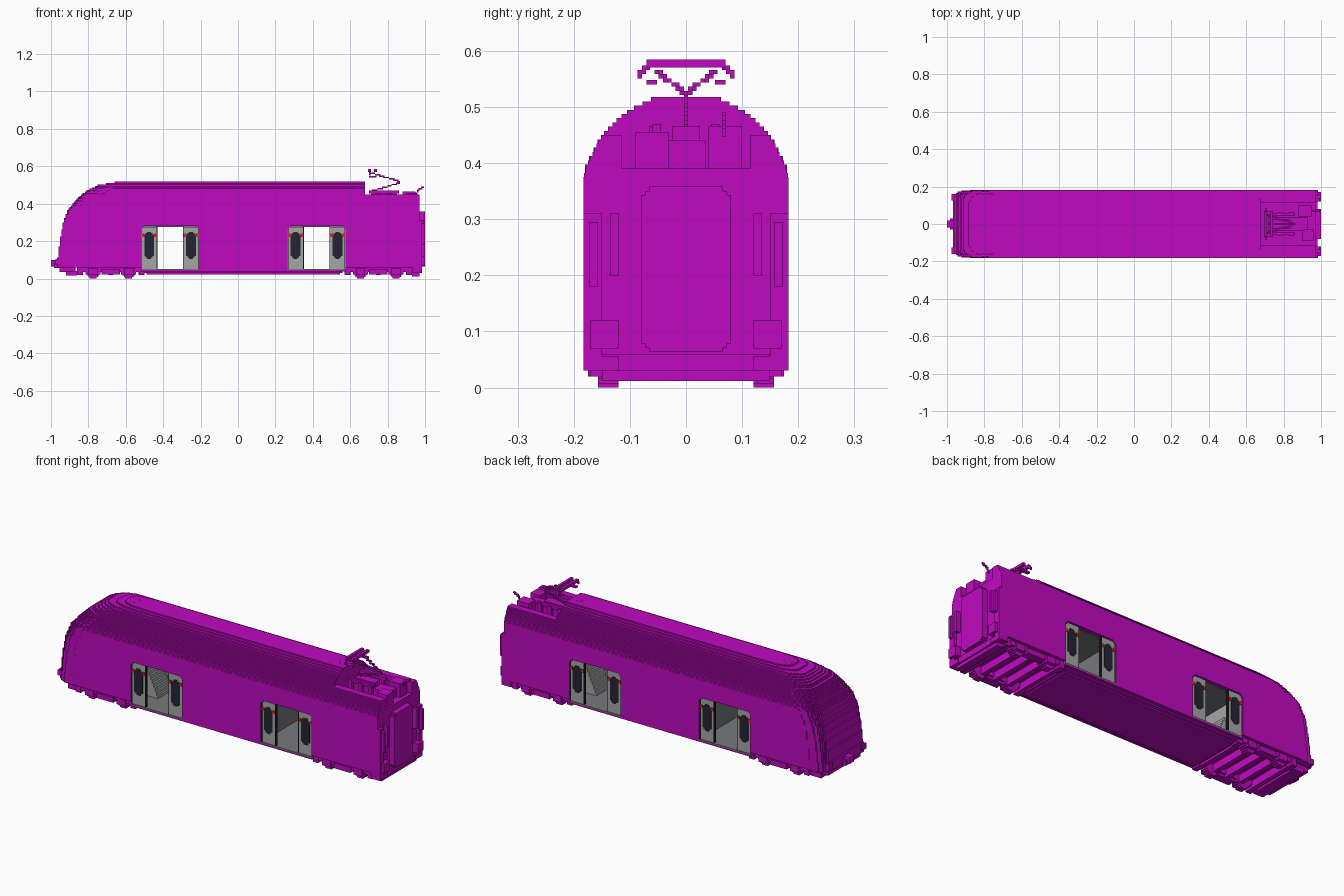
import bpy
import bmesh
import math
from mathutils import Vector

cube = bpy.data.objects.get("Cube")
if cube:
    bpy.data.objects.remove(cube)

V = 0.0075   # block size
W = 0.183    # half width of the body
REAR = 0.97  # rear wall
ROOF_END = 0.68


def material(name, r, g, b):
    m = bpy.data.materials.new(name)
    m.use_nodes = True
    m.diffuse_color = (r, g, b, 1)
    m.node_tree.nodes["Principled BSDF"].inputs["Base Color"].default_value = (r, g, b, 1)
    return m


magenta = material("magenta", 0.53, 0.003, 0.53)
light_grey = material("light grey", 0.38, 0.38, 0.38)
mid_grey = material("mid grey", 0.18, 0.19, 0.2)
navy = material("dark navy glass", 0.018, 0.018, 0.035)
red = material("red", 0.6, 0.02, 0.01)
black = material("black", 0.01, 0.01, 0.01)


def prism(bm, outline, z0, z1):
    """Extrude a plan outline between two heights."""
    face = bm.faces.new([bm.verts.new((x, y, z0)) for x, y in outline])
    res = bmesh.ops.extrude_face_region(bm, geom=[face])
    new = [v for v in res["geom"] if isinstance(v, bmesh.types.BMVert)]
    bmesh.ops.translate(bm, verts=new, vec=(0, 0, z1 - z0))


def box(bm, x0, x1, y0, y1, z0, z1):
    prism(bm, [(x0, y0), (x1, y0), (x1, y1), (x0, y1)], z0, z1)


def finish(bm, name, mat):
    bmesh.ops.recalc_face_normals(bm, faces=bm.faces)
    mesh = bpy.data.meshes.new(name)
    bm.to_mesh(mesh)
    bm.free()
    mesh.materials.append(mat)
    obj = bpy.data.objects.new(name, mesh)
    bpy.context.collection.objects.link(obj)
    return obj


def part(name, mat, boxes, mirror=False):
    """One object from boxes, optionally repeated on the other side of y = 0."""
    bm = bmesh.new()
    for x0, x1, y0, y1, z0, z1 in boxes:
        box(bm, x0, x1, y0, y1, z0, z1)
        if mirror:
            box(bm, x0, x1, -y1, -y0, z0, z1)
    return finish(bm, name, mat)


def block_path(name, mat, points, mirror=False):
    """Blocky bar following a path."""
    cells = set()
    for a, b in zip(points, points[1:]):
        a, b = Vector(a), Vector(b)
        n = max(1, math.ceil((b - a).length / V * 2))
        for i in range(n + 1):
            p = a.lerp(b, i / n)
            cells.add(tuple(round(c / V) for c in p))
    h = V / 2
    part(name, mat, [(x * V - h, x * V + h, y * V - h, y * V + h, z * V - h, z * V + h)
                     for x, y, z in cells], mirror)


def lookup(table, z):
    for (z0, a), (z1, b) in zip(table, table[1:]):
        if z <= z1:
            return a + (b - a) * max(0, z - z0) / (z1 - z0)
    return table[-1][1]


# Stepped nose and roof
nose_x = [(0.06, -0.97), (0.2, -0.953), (0.3, -0.935), (0.37, -0.91), (0.42, -0.865),
          (0.45, -0.835), (0.48, -0.79), (0.5, -0.75), (0.515, -0.65)]
roof_w = [(0.375, W), (0.4, 0.175), (0.42, 0.165), (0.45, 0.15), (0.465, 0.135),
          (0.48, 0.12), (0.495, 0.1), (0.505, 0.08), (0.515, 0.06)]
LOW, EAVE, DECK, TOP = 0.06, 0.375, 0.45, 0.515


def snap(a):
    return round(a / V) * V


def nose_outline(z, rear):
    w, x0 = lookup(roof_w, z), snap(lookup(nose_x, z))
    length = 0.09 + 0.12 * max(0, z - 0.3)
    tip = 0.75 if z < 0.3 else max(0.35, 0.75 - 2 * (z - 0.3))
    side = []
    steps = round(length / V)
    for i in range(steps):
        t = (i + 0.5) / steps
        y = snap(w * (tip + (1 - tip) * math.sqrt(1 - (1 - t) ** 2)))
        side += [(x0 + i * V, y), (x0 + (i + 1) * V, y)]
    side += [(x0 + steps * V, w), (rear, w)]
    clean = [p for i, p in enumerate(side) if i == 0 or p != side[i - 1]]
    return clean + [(x, -y) for x, y in reversed(clean)]


layers = round((TOP - LOW) / V)
nose, roof = bmesh.new(), bmesh.new()
for i in range(layers):
    z = LOW + i * V
    mid = z + V / 2
    if z < EAVE - V / 2:
        prism(nose, nose_outline(mid, -0.75), z, z + V)
    else:
        prism(roof, nose_outline(mid, ROOF_END), z, z + V)
        if z < DECK:
            # Walls beside the sunken equipment deck
            w = lookup(roof_w, mid)
            for s in (-1, 1):
                box(roof, ROOF_END, REAR, *sorted((s * 0.115, s * w)), z, z + V)
finish(nose, "nose", magenta)
finish(roof, "roof", magenta)

# Side body between the doorways
DOORS = (-0.363, 0.42)
HALF = 0.155
SILL, HEAD = 0.045, 0.28
cuts = [-0.76] + [d + s * HALF for d in DOORS for s in (-1, 1)] + [REAR]
part("body_shell", magenta,
     [(a, b, -W, W, SILL if k == 1 else LOW, EAVE)
      for k, (a, b) in enumerate(zip(cuts[::2], cuts[1::2]))]
     + [(d - HALF, d + HALF, -W, W, HEAD, EAVE) for d in DOORS]
     + [(ROOF_END, REAR, -0.12, 0.12, EAVE, 0.39)])
part("underframe", magenta, [
    (-0.52 + i * 0.015, 0.575 - i * 0.015, -W + i * 0.02, W - i * 0.02,
     SILL - (i + 1) * V, SILL - i * V) for i in range(3)])

# Doorways with open leaves on both sides
for d, out, tag in zip(DOORS, (-1, 1), ("front", "rear")):
    a, b = d - HALF, d + HALF
    part(tag + "_vestibule_floor", mid_grey, [(a, b, -W, W, SILL, SILL + 0.006)])
    part(tag + "_vestibule_ceiling", mid_grey, [(a, b, -0.16, 0.16, HEAD - 0.004, HEAD)])
    for s in (-1, 1):
        x = d + s * (HALF - 0.002)
        part(tag + ("_end_wall" if s == out else "_inner_wall"),
             light_grey if s == out else mid_grey,
             [(x - 0.002, x + 0.002, -W + 0.005, W - 0.005, SILL, HEAD)])
    # Steps rising away from the door
    stairs = []
    for i in range(8):
        x0, x1 = sorted((d + out * (0.078 + i * 0.009), d + out * (HALF - 0.004)))
        stairs.append((x0, x1, -0.06, 0.06, SILL + i * 0.02, SILL + (i + 1) * 0.02))
    part(tag + "_stairs", light_grey, stairs)

    leaves, glass, marks, seals = [], [], [], []
    for s in (-1, 1):
        x0, x1 = sorted((d + s * 0.07, d + s * (HALF - 0.004)))
        c = d + s * 0.112
        leaves.append((x0, x1, 0.165, 0.178, SILL + 0.006, HEAD - 0.004))
        # Window with stepped round ends
        for i, half in enumerate((0.026, 0.019, 0.011)):
            glass.append((c - half, c + half, 0.178, 0.1795 + i * 0.0002,
                          0.12 - i * V, 0.235 + i * V))
        for e in (-1, 1):
            m = c + e * 0.033
            marks.append((m - 0.008, m + 0.008, 0.178, 0.181, 0.222, 0.24))
        for x in (x0, x1):
            seals.append((x - 0.002, x + 0.002, 0.164, 0.1785, SILL, HEAD))
    part(tag + "_door_leaves", light_grey, leaves, True)
    part(tag + "_door_windows", navy, glass, True)
    part(tag + "_door_marks", red, marks, True)
    part(tag + "_door_seals", black, seals, True)
    # Stepped upper corners of the opening
    part(tag + "_door_corners", magenta,
         [(*sorted((d + s * HALF, d + s * (HALF - 0.008 * n))), 0.17, W,
           HEAD - V * (3 - n), HEAD) for s in (-1, 1) for n in (1, 2)], True)

# Bogies with axles, wheels and side frames
for c, tag in ((-0.68, "front"), (0.75, "rear")):
    frame = [(c - 0.17, c + 0.17, 0.12, 0.165, 0.035, 0.065),
             (c - 0.05, c + 0.05, 0.13, 0.175, 0.022, 0.05)]
    wheels = []
    for s in (-1, 1):
        w = c + s * 0.095
        for i in range(4):
            r = 0.018 + i * V
            wheels.append((w - r, w + r, 0.12, 0.157, i * V, 0.07 - i * V))
        frame.append((w - 0.025, w + 0.025, 0.157, 0.175, 0.02, 0.055))
        e = c + s * 0.165
        frame.append((e - 0.015, e + 0.015, 0.12, 0.17, 0.02, 0.06))
    part(tag + "_bogie_frame", magenta, frame, True)
    part(tag + "_wheels", magenta, wheels, True)
    part(tag + "_axles", magenta,
         [(c + k * 0.08 - 0.012, c + k * 0.08 + 0.012, -0.13, 0.13, 0.02, 0.065)
          for k in range(-2, 3)])

# Nose coupler, buffers and guard
part("coupler", magenta, [(-1, -0.95, -0.02, 0.02, 0.065, 0.1),
                          (-0.985, -0.94, -0.03, 0.03, 0.055, 0.085)])
part("nose_guard", magenta, [(-0.955, -0.87, -0.14, 0.14, 0.035, LOW),
                             (-0.92, -0.86, -0.15, 0.15, 0.015, 0.04)])
part("nose_buffers", magenta, [(-0.975, -0.92, 0.125, 0.16, 0.075, 0.105)], True)

# Rear gangway with stepped corners
part("gangway", magenta,
     [(REAR, 1, -0.08 + i * V, 0.08 - i * V, 0.078 - i * V, 0.343 + i * V) for i in range(3)])
part("rear_corner_posts", magenta, [(REAR, 0.985, 0.15, W, 0.03, 0.31)], True)
part("rear_handrails", magenta,
     [(REAR, 0.995, 0.12, 0.135, 0.2, 0.31), (REAR, 1, 0.157, 0.172, 0.18, 0.295)], True)
part("rear_buffers", magenta, [(REAR, 1, 0.12, 0.17, 0.07, 0.12),
                               (REAR, 0.985, 0.12, 0.18, 0.03, 0.055)], True)
part("rear_sill", magenta, [(0.93, REAR + 0.01, -W, W, 0.03, LOW),
                            (0.93, REAR, -0.15, 0.15, 0.012, 0.03)])

# Roof vents
for x, tag in ((-0.62, "front"), (0.635, "rear")):
    part(tag + "_roof_vent", magenta,
         [(x - r, x + r, -q, q, TOP, TOP + 0.003) for r, q in ((0.025, 0.011), (0.011, 0.025))])

# Equipment on the rear deck
part("deck_equipment", magenta,
     [(0.7, 0.93, -0.035, 0.035, 0.39, 0.44), (0.72, 0.84, -0.025, 0.025, 0.44, 0.465),
      (0.9, 0.96, -0.09, -0.03, 0.39, 0.455), (0.88, 0.95, 0.04, 0.1, 0.39, 0.465)])
part("insulators", magenta,
     [(x - 0.01, x + 0.01, 0.045, 0.065, 0.39, 0.465) for x in (0.72, 0.78, 0.84)], True)
part("deck_rails", magenta, [(0.7, 0.86, 0.045, 0.06, 0.455, 0.47)], True)

# Pantograph and whip aerial
block_path("pantograph_lower_arm", magenta, [(0.72, 0, 0.468), (0.86, 0, 0.51), (0.86, 0, 0.52)])
block_path("pantograph_upper_arm", magenta, [(0.86, 0, 0.52), (0.71, 0.05, 0.565)], True)
part("pantograph_head", magenta,
     [(x - V, x + V, -0.07, 0.07, 0.57, 0.585) for x in (0.703, 0.735)])
block_path("pantograph_horns", magenta,
           [(0.703, 0.067, 0.57), (0.703, 0.081, 0.563), (0.703, 0.081, 0.555)], True)
part("pantograph_skids", magenta, [(0.7, 0.74, 0.052, 0.07, 0.54, 0.548)], True)
block_path("whip_aerial", magenta, [(0.95, 0.07, 0.45), (0.965, 0.07, 0.475), (0.99, 0.07, 0.488)])
